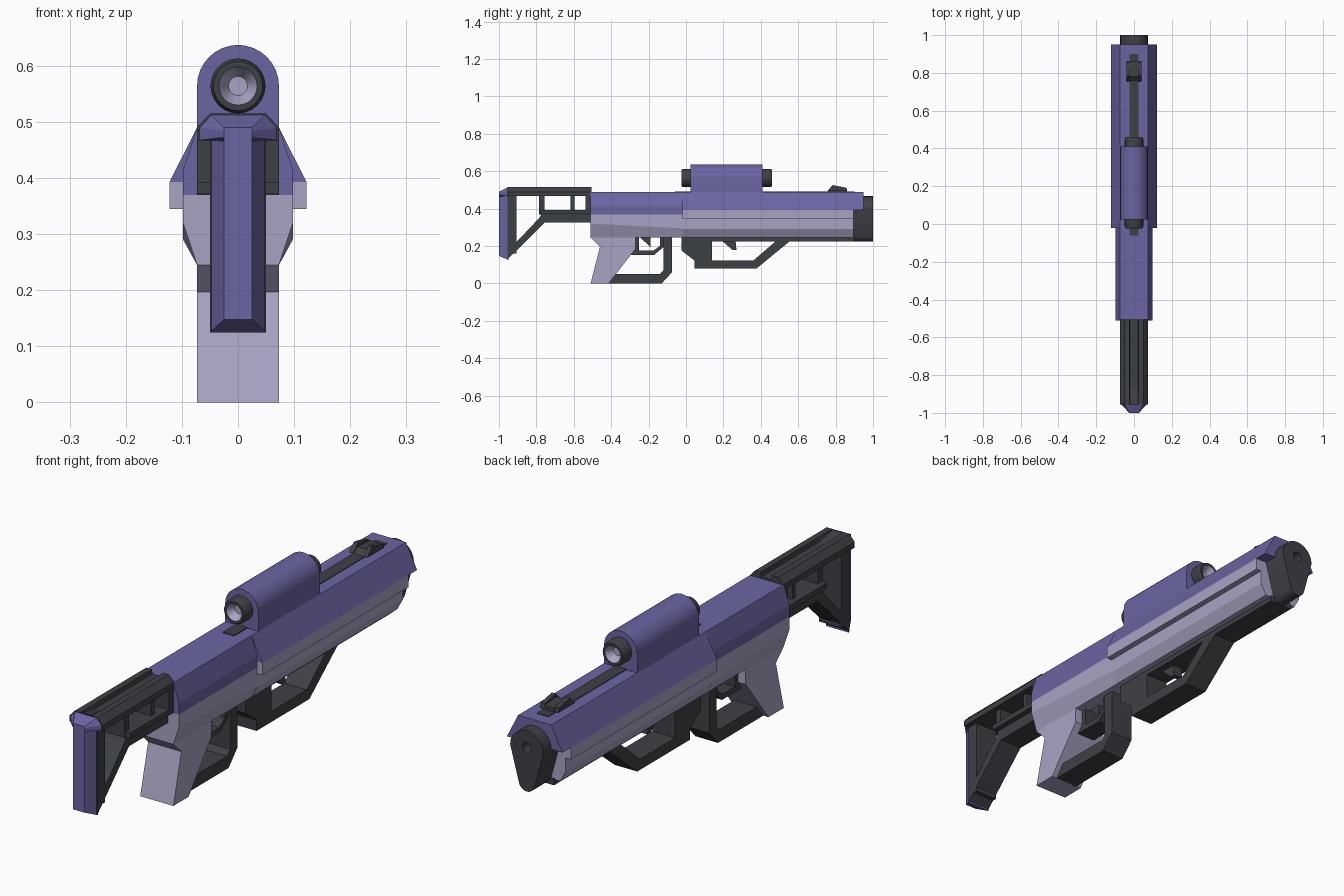
import bpy, bmesh
from math import sin, cos, pi

if "Cube" in bpy.data.objects:
    bpy.data.objects.remove(bpy.data.objects["Cube"])


def material(name, color):
    m = bpy.data.materials.new(name)
    m.diffuse_color = (*color, 1)
    m.use_nodes = True
    m.node_tree.nodes["Principled BSDF"].inputs["Base Color"].default_value = m.diffuse_color
    return m


PURPLE = material("purple", (0.145, 0.13, 0.36))
LAVENDER = material("lavender", (0.40, 0.37, 0.55))
DARK = material("dark", (0.048, 0.052, 0.06))


def loft(name, rings, mats, smooth=False, split=None):
    """Skin equal-sized rings of 3D points and cap both ends; faces from ring `split` on use material 1."""
    bm = bmesh.new()
    vs = [[bm.verts.new(p) for p in ring] for ring in rings]
    n = len(vs[0])
    for k, (a, b) in enumerate(zip(vs, vs[1:])):
        for i in range(n):
            j = (i + 1) % n
            f = bm.faces.new((a[i], a[j], b[j], b[i]))
            f.material_index = int(split is not None and k >= split)
    bm.faces.new(vs[0])
    end = bm.faces.new(vs[-1])
    end.material_index = int(split is not None)
    bmesh.ops.recalc_face_normals(bm, faces=bm.faces)
    me = bpy.data.meshes.new(name)
    bm.to_mesh(me)
    bm.free()
    for m in mats if isinstance(mats, list) else [mats]:
        me.materials.append(m)
    ob = bpy.data.objects.new(name, me)
    bpy.context.collection.objects.link(ob)
    if smooth:
        bpy.ops.object.select_all(action='DESELECT')
        ob.select_set(True)
        bpy.context.view_layer.objects.active = ob
        bpy.ops.object.shade_smooth_by_angle(angle=0.6)
    return ob


def side(name, pts, half, mat, x=0):
    """Side outline (y, z) extruded across x."""
    return loft(name, [[(x + s * half, y, z) for y, z in pts] for s in (-1, 1)], mat)


def box(name, y0, y1, z0, z1, half, mat, x=0):
    return side(name, [(y0, z0), (y1, z0), (y1, z1), (y0, z1)], half, mat, x)


def mirrored(half, y):
    """Right half of a cross-section (x, z), mirrored into a closed ring at y."""
    return [(x, y, z) for x, z in half] + [(-x, y, z) for x, z in reversed(half)]


def section(name, half, y0, y1, mat):
    return loft(name, [mirrored(half, y0), mirrored(half, y1)], mat)


# Receiver and barrel housing
section("rear_receiver_upper", [(.098, .37), (.098, .415), (.073, .49)], -.51, -.02, PURPLE)
loft("rear_receiver_lower", [mirrored([(.073, .245), (.098, z), (.098, .37)], y)
                             for y, z in ((-.51, .32), (-.02, .295))], LAVENDER)
section("front_shell", [(.122, .393), (.073, .49)], -.02, .95, PURPLE)
section("front_housing", [(.073, .245), (.098, .29), (.098, .345), (.122, .345), (.122, .393)],
        -.02, .895, LAVENDER)
box("under_rail", -.02, .9, .225, .25, .05, DARK)
box("top_rail", -.06, .9, .48, .493, .025, DARK)

# Teardrop muzzle with a recessed bore
N = 24
ANG = [2 * pi * i / N for i in range(N)]


def teardrop(y):
    ring = []
    for i, a in enumerate(ANG):
        r, zc = (.073, .394) if i <= N // 2 else (.035, .26)
        ring.append((r * cos(a), y, zc + r * sin(a)))
    return ring


def circle(r, y, z):
    return [(r * cos(a), y, z + r * sin(a)) for a in ANG]


loft("muzzle", [teardrop(.89), teardrop(1), circle(.02, 1, .4), circle(.02, .93, .4)], DARK, True)

# Scope: arched body with a lens at each end
ARCH = [(.073, .488)] + [(.073 * cos(a), .564 + .073 * sin(a)) for a in [pi / 2 * i / 8 for i in range(8)]]
ARCH.append((.004, .637))
ob = loft("scope_body", [mirrored(ARCH, .024), mirrored(ARCH, .41)], PURPLE, True)
for name, base, tip in (("rear_lens", .03, -.025), ("front_lens", .40, .46)):
    d = 1 if tip > base else -1
    stations = [(.049, base), (.049, tip - d * .012), (.044, tip), (.034, tip), (.017, tip - d * .03)]
    loft(name, [circle(r, y, .564) for r, y in stations], [DARK, LAVENDER], True, 3)

# Front sight
side("sight_base", [(.755, .49), (.86, .49), (.86, .508), (.78, .512)], .025, DARK)
for s in (-1, 1):
    side("sight_ear", [(.755, .495), (.86, .495), (.855, .512), (.785, .526)], .009, DARK, s * .031)

# Pistol grip, trigger and guards
side("grip", [(-.51, 0), (-.414, 0), (-.27, .185), (-.27, .25), (-.51, .25), (-.51, .245), (-.46, .197)],
     .073, LAVENDER)
side("hand_guard", [(-.42, 0), (-.13, 0), (-.075, .06), (-.075, .25), (-.12, .25), (-.12, .07),
                    (-.14, .05), (-.38, .05)], .05, DARK)
side("trigger_guard", [(-.31, .153), (-.17, .153), (-.12, .195), (-.12, .25), (-.14, .25),
                       (-.14, .2), (-.175, .175), (-.28, .175)], .04, DARK)
side("trigger", [(-.25, .25), (-.19, .195), (-.19, .25)], .02, DARK)
box("trigger_post", -.275, -.25, .16, .25, .04, DARK)

# Forward grip frame and second trigger
side("fore_grip", [(-.024, .245), (-.024, .176), (.045, .123), (.045, .08), (.377, .08), (.56, .23),
                   (.485, .23), (.36, .123), (.14, .123), (.14, .245)], .05, DARK)
side("fore_trigger", [(.19, .23), (.25, .178), (.27, .178), (.265, .23)], .02, DARK)

# Stock: grooved top bar with a ramp at the back
def bar_ring(y, floor):
    return mirrored([(.073, .467), (.073, .49), (.05, .515), (.025, .515), (.022, floor)], y)


loft("stock_top_bar", [bar_ring(-.505, .498), bar_ring(-.87, .498), bar_ring(-.955, .5149)], DARK)

# Stock: open frame under the bar
box("stock_rear_post", -.955, -.905, .16, .47, .05, DARK)
side("stock_strut", [(-.955, .128), (-.755, .325), (-.505, .325), (-.505, .374), (-.77, .374),
                     (-.785, .35), (-.955, .17)], .05, DARK)
box("stock_ledge", -.78, -.505, .372, .393, .073, DARK)
for y0, y1, half in ((-.785, -.757, .05), (-.617, -.597, .05), (-.537, -.505, .073)):
    box("stock_upright", y0, y1, .37, .47, half, DARK)

# Chamfered butt pad
loft("butt_pad", [
    mirrored([(.05, .125), (.05, .467), (.073, .467), (.073, .49), (.05, .515)], -.95),
    mirrored([(.025, .148), (.025, .466), (.025, .472), (.025, .484), (.025, .49)], -1)], PURPLE)
